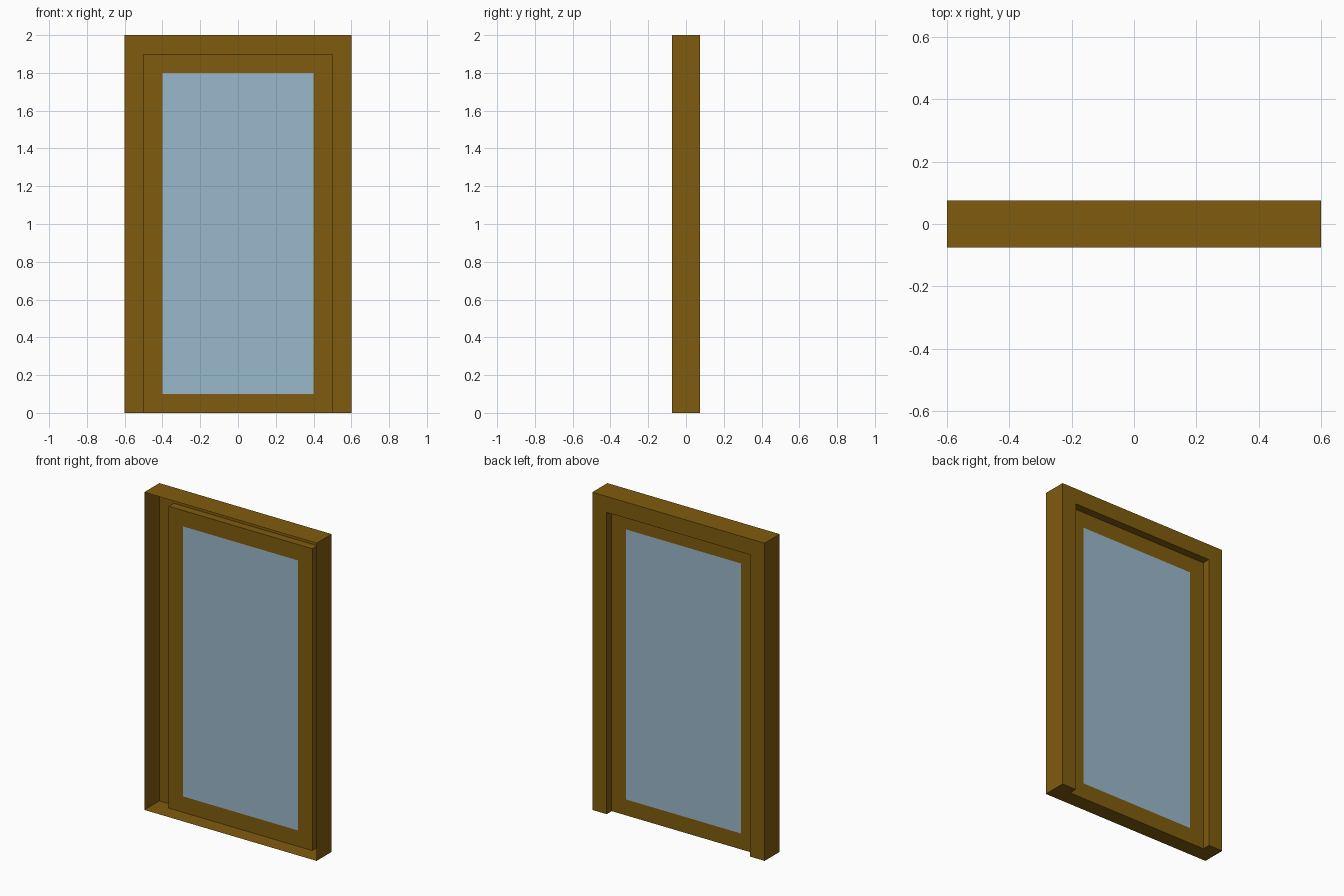
import bpy
import bmesh

cube = bpy.data.objects.get("Cube")
if cube:
    bpy.data.objects.remove(cube, do_unlink=True)


def material(name, rgb):
    mat = bpy.data.materials.new(name)
    mat.use_nodes = True
    mat.diffuse_color = (*rgb, 1)
    mat.node_tree.nodes["Principled BSDF"].inputs["Base Color"].default_value = (*rgb, 1)
    return mat


wood = material("brown wood", (0.216, 0.107, 0.0044))
glass = material("pale blue glass", (0.323, 0.485, 0.597))

# Main dimensions
W, H = 0.6, 2.0               # outer casing half width and height
DW, DH = 0.5, 1.9             # door leaf half width and height
GW, G0, G1 = 0.4, 0.1, 1.8    # glass half width, bottom and top
FRONT, LEAF, BACK = -0.075, 0.025, 0.075


def sheets(name, polygons, mat):
    """One object made of flat polygons that share welded corners."""
    bm = bmesh.new()
    for points in polygons:
        bm.faces.new([bm.verts.new(p) for p in points])
    bmesh.ops.remove_doubles(bm, verts=bm.verts, dist=0.0001)
    bmesh.ops.recalc_face_normals(bm, faces=bm.faces)
    mesh = bpy.data.meshes.new(name)
    bm.to_mesh(mesh)
    bm.free()
    mesh.materials.append(mat)
    obj = bpy.data.objects.new(name, mesh)
    bpy.context.collection.objects.link(obj)
    return obj


def arch(w, h):
    """Path up one side, across the top and down the other."""
    return [(-w, 0), (-w, h), (w, h), (w, 0)]


def strip(path, y0, y1):
    """Quads sweeping an x-z path from depth y0 to depth y1."""
    return [[(a[0], y0, a[1]), (b[0], y0, b[1]), (b[0], y1, b[1]), (a[0], y1, a[1])]
            for a, b in zip(path, path[1:])]


def band(outer, inner, y):
    """Flat quads between two matching x-z paths."""
    return [[(p[0], y, p[1]) for p in (a, b, d, c)]
            for a, b, c, d in zip(outer, outer[1:], inner, inner[1:])]


# Casing: thin shell open at the front, with a recessed doorway in the back
sill = [(-W, FRONT, 0), (W, FRONT, 0), (W, BACK, 0), (DW, BACK, 0),
        (DW, LEAF, 0), (-DW, LEAF, 0), (-DW, BACK, 0), (-W, BACK, 0)]
sheets("casing_shell", strip(arch(W, H), FRONT, BACK) + [sill], wood)
sheets("casing_back", band(arch(W, H), arch(DW, DH), BACK), wood)
sheets("doorway_reveal", strip(arch(DW, DH), LEAF, BACK), wood)

# Door leaf: flat surround with a flush pane
leaf = arch(DW, DH)
pane = [(-GW, G0), (-GW, G1), (GW, G1), (GW, G0)]
sheets("door_leaf", band(leaf + leaf[:1], pane + pane[:1], LEAF), wood)
sheets("glass_pane", [[(x, LEAF, z) for x, z in pane]], glass)
